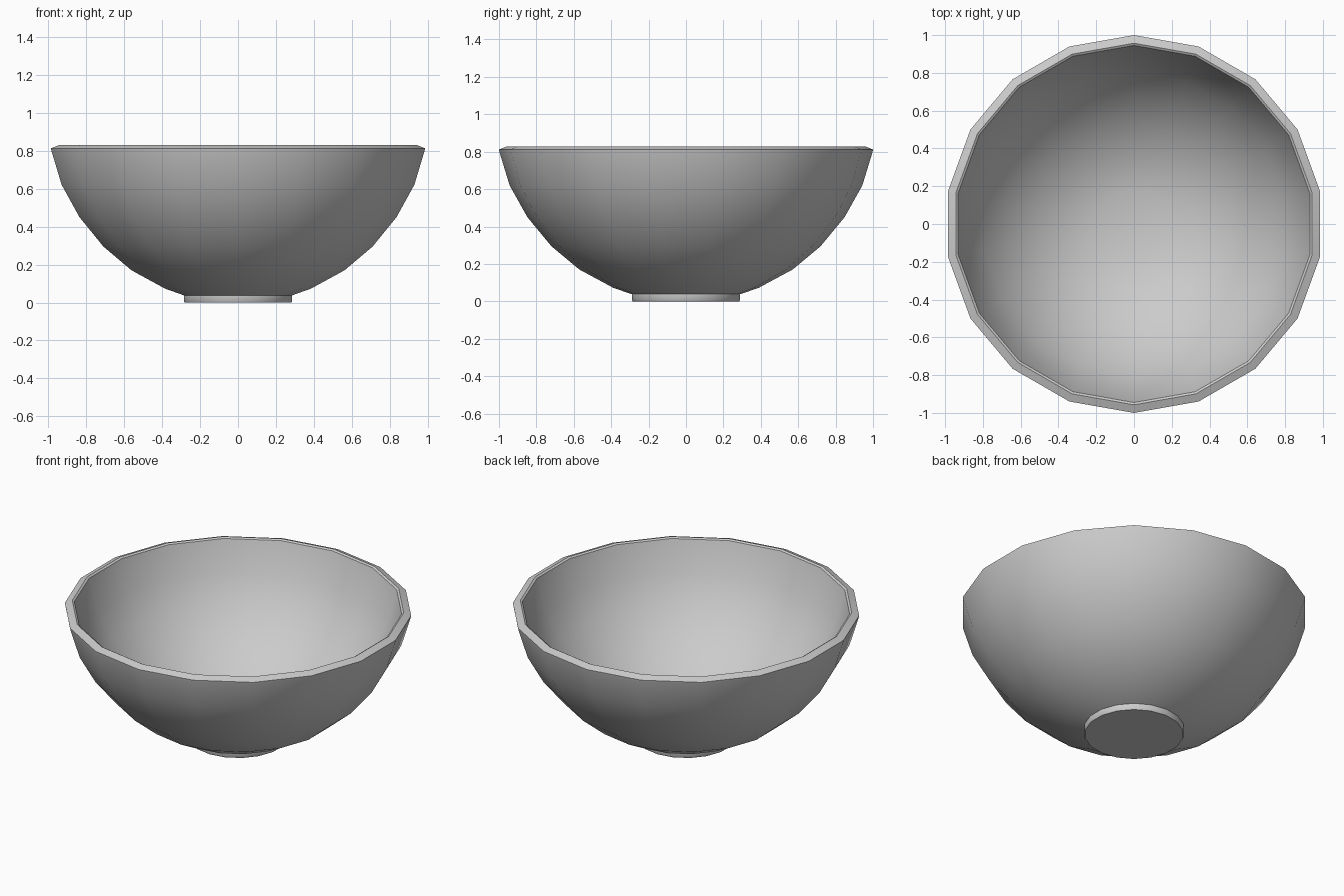
import bpy, bmesh
from math import sin, cos, tau, radians

if "Cube" in bpy.data.objects:
    bpy.data.objects.remove(bpy.data.objects["Cube"])

SIDES = 18


def lathe(name, profile, angle=35):
    """Turn a closed (radius, z) profile around z; both ends are capped flat."""
    bm = bmesh.new()
    rings = [[bm.verts.new((r * sin(tau * i / SIDES), r * cos(tau * i / SIDES), z))
              for i in range(SIDES)] for r, z in profile]
    for a, b in zip(rings, rings[1:]):
        for i in range(SIDES):
            j = (i + 1) % SIDES
            bm.faces.new((a[i], a[j], b[j], b[i]))
    bm.faces.new(rings[0])
    bm.faces.new(rings[-1])
    bmesh.ops.recalc_face_normals(bm, faces=bm.faces)
    mesh = bpy.data.meshes.new(name)
    bm.to_mesh(mesh)
    bm.free()
    obj = bpy.data.objects.new(name, mesh)
    bpy.context.collection.objects.link(obj)
    bpy.ops.object.select_all(action='DESELECT')
    bpy.context.view_layer.objects.active = obj
    obj.select_set(True)
    bpy.ops.object.shade_smooth_by_angle(angle=radians(angle))
    return obj


# Foot and outer wall, from the base upwards
outer = [(0.285, 0), (0.29, 0.008), (0.29, 0.038), (0.39, 0.073), (0.57, 0.17),
         (0.72, 0.295), (0.848, 0.45), (0.943, 0.62), (0.998, 0.80)]
# Softly bevelled rim
rim = [(1.0, 0.812), (0.957, 0.829), (0.945, 0.822)]
# Inner wall down to the small flat floor
inner = [(0.89, 0.635), (0.802, 0.475), (0.682, 0.33), (0.54, 0.212),
         (0.37, 0.122), (0.182, 0.072)]

lathe("bowl", outer + rim + inner)
